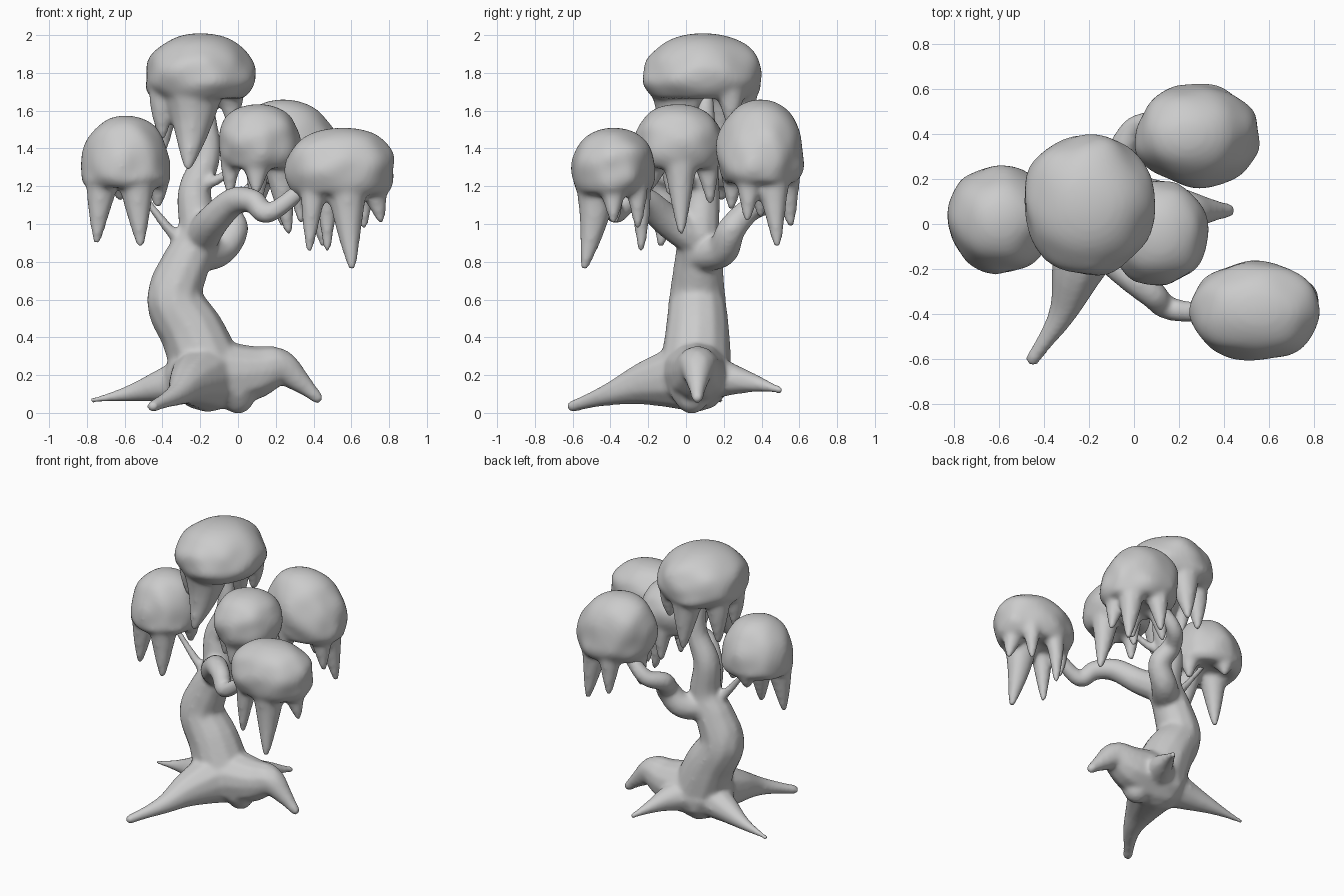
import bpy, bmesh, math
from mathutils import Vector, Matrix, noise

if "Cube" in bpy.data.objects:
    bpy.data.objects.remove(bpy.data.objects["Cube"])


def catmull(a, b, c, d, t):
    return 0.5 * (2 * b + (c - a) * t + (2 * a - 5 * b + 4 * c - d) * t * t
                  + (3 * b - a - 3 * c + d) * t ** 3)


def limb(bm, pts, r0, r1, power=1.0):
    """Rounded limb along a curve, tapering from r0 to r1, as a dense chain of balls."""
    last = len(pts) - 1
    p = [Vector(q) for q in pts]
    p = [2 * p[0] - p[1]] + p + [2 * p[-1] - p[-2]]
    t = 0.0
    while t <= last:
        i = min(int(t), last - 1)
        r = r1 + (r0 - r1) * (1 - t / last) ** power
        spot = catmull(*p[i:i + 4], t - i)
        bmesh.ops.create_icosphere(bm, subdivisions=2, radius=r,
                                   matrix=Matrix.Translation(spot))
        t += min(0.2, 0.2 * r / (p[i + 2] - p[i + 1]).length)


def finish(bm, name, voxel, smooth):
    """Fuse the overlapping volumes into one smooth skin."""
    me = bpy.data.meshes.new(name)
    bm.to_mesh(me)
    bm.free()
    ob = bpy.data.objects.new(name, me)
    bpy.context.collection.objects.link(ob)
    m = ob.modifiers.new("fuse", 'REMESH')
    m.mode = 'VOXEL'
    m.voxel_size = voxel
    m.use_smooth_shade = True
    s = ob.modifiers.new("soften", 'SMOOTH')
    s.factor = 0.5
    s.iterations = smooth


def crown(name, centre, half, heights, drips, lean=0.0):
    """Lumpy dome of foliage; drips are (angle in degrees, tip height, root radius)."""
    c, h = Vector(centre), Vector(half)
    low, mid, top = heights
    power = 2.2
    bm = bmesh.new()
    bmesh.ops.create_icosphere(bm, subdivisions=4, radius=1)
    for v in bm.verts:
        x, y, z = v.co
        r = math.hypot(x, y)
        k = (r ** power + abs(z) ** power) ** (-1 / power)
        lump = 1 + 0.09 * noise.noise(v.co * 1.9 + Vector((c.x, c.y, top)) * 5)
        up = z * k * (top - mid if z > 0 else mid - low)
        if z < 0:   # hollow underside
            up += 0.09 * max(0, 1 - 1.5 * (r * k) ** 2) * min(1, -2 * z)
        v.co = (c.x + x * k * h.x * lump + lean * up, c.y + y * k * h.y * lump, mid + up)
    # thick drips that continue the dome wall downwards to a point
    for angle, tip, size in drips:
        a = math.radians(angle)
        out = Vector((h.x * math.cos(a), h.y * math.sin(a)))
        start = 0.97 - size / min(half)
        stops = ((start, mid), (start + 0.1, (mid + tip) / 2), (0.72, tip))
        limb(bm, [(*(c + out * f), z) for f, z in stops], size, 0.022, 0.9)
    finish(bm, name, 0.015, 13)


# Trunk: S-curve, thick at the foot
bm = bmesh.new()
limb(bm, [(-.16, .05, .22), (-.24, .06, .42), (-.335, .06, .6), (-.28, .065, .78),
          (-.21, .07, .94), (-.23, .09, 1.17), (-.16, .1, 1.38), (-.18, .1, 1.65)],
     0.195, 0.05)
limb(bm, [(-.24, .04, .2), (-.06, .05, .21)], 0.155, 0.17)
limb(bm, [(-.02, .03, .15), (0, .03, .08)], 0.13, 0.088)

# Roots, all spreading from the foot
foot = (-.16, .05, .2)
limb(bm, [foot, (-.38, .1, .15), (-.57, .15, .105), (-.77, .18, .066)], 0.16, 0.018, 1.5)
limb(bm, [foot, (-.25, -.2, .16), (-.32, -.4, .1), (-.45, -.6, .035)], 0.2, 0.034, 1.6)
limb(bm, [foot, (-.04, .22, .18), (.02, .37, .155), (.08, .5, .12)], 0.15, 0.022, 1.5)
limb(bm, [foot, (.07, .06, .21), (.21, .06, .245), (.32, .06, .17), (.42, .06, .08)],
     0.2, 0.034, 1.3)

# Branches to the crowns, and a twig
limb(bm, [(-.2, .05, .92), (-.13, -.1, 1.02), (-.02, -.22, 1.12), (.08, -.31, 1.12),
          (.17, -.38, 1.06), (.42, -.4, 1.25)], 0.1, 0.042)
limb(bm, [(-.22, .07, .84), (-.1, .19, .86), (-.02, .24, .97), (-.05, .33, 1.07),
          (.03, .44, 1.13), (.2, .43, 1.3)], 0.1, 0.044)
limb(bm, [(-.28, .06, .9), (-.38, .04, .99), (-.6, .02, 1.28)], 0.055, 0.02, 2)
limb(bm, [(-.22, .08, 1.22), (-.12, .02, 1.23), (.08, -.03, 1.36)], 0.04, 0.02)
finish(bm, "trunk_roots_and_branches", 0.013, 12)

# Foliage crowns: centre, half widths, (low, middle, top), drips
crown("crown_top", (-.2, .09), (.295, .315), (1.6, 1.77, 2.01),
      [(252, 1.3, .18), (90, 1.36, .13), (155, 1.4, .11), (40, 1.52, .1), (200, 1.46, .1)])
crown("crown_left", (-.595, .02), (.24, .24), (1.14, 1.27, 1.575),
      [(208, .91, .1), (297, .89, .11), (14, 1.1, .08), (100, 1.14, .09)])
crown("crown_middle", (.11, -.04), (.22, .235), (1.22, 1.43, 1.635),
      [(5, .96, .11), (90, 1.12, .09), (265, 1.17, .11), (195, 1.16, .08)])
crown("crown_back", (.285, .395), (.275, .23), (1.14, 1.35, 1.66),
      [(32, .89, .11), (105, 1.0, .1), (335, 1.03, .1), (180, 1.05, .1),
       (250, 1.09, .09)], -.15)
crown("crown_right", (.545, -.385), (.295, .22), (1.08, 1.29, 1.51),
      [(286, .77, .13), (218, .87, .09), (110, .87, .08), (0, 1.02, .1),
       (175, 1.02, .07), (55, .99, .08)], .05)
